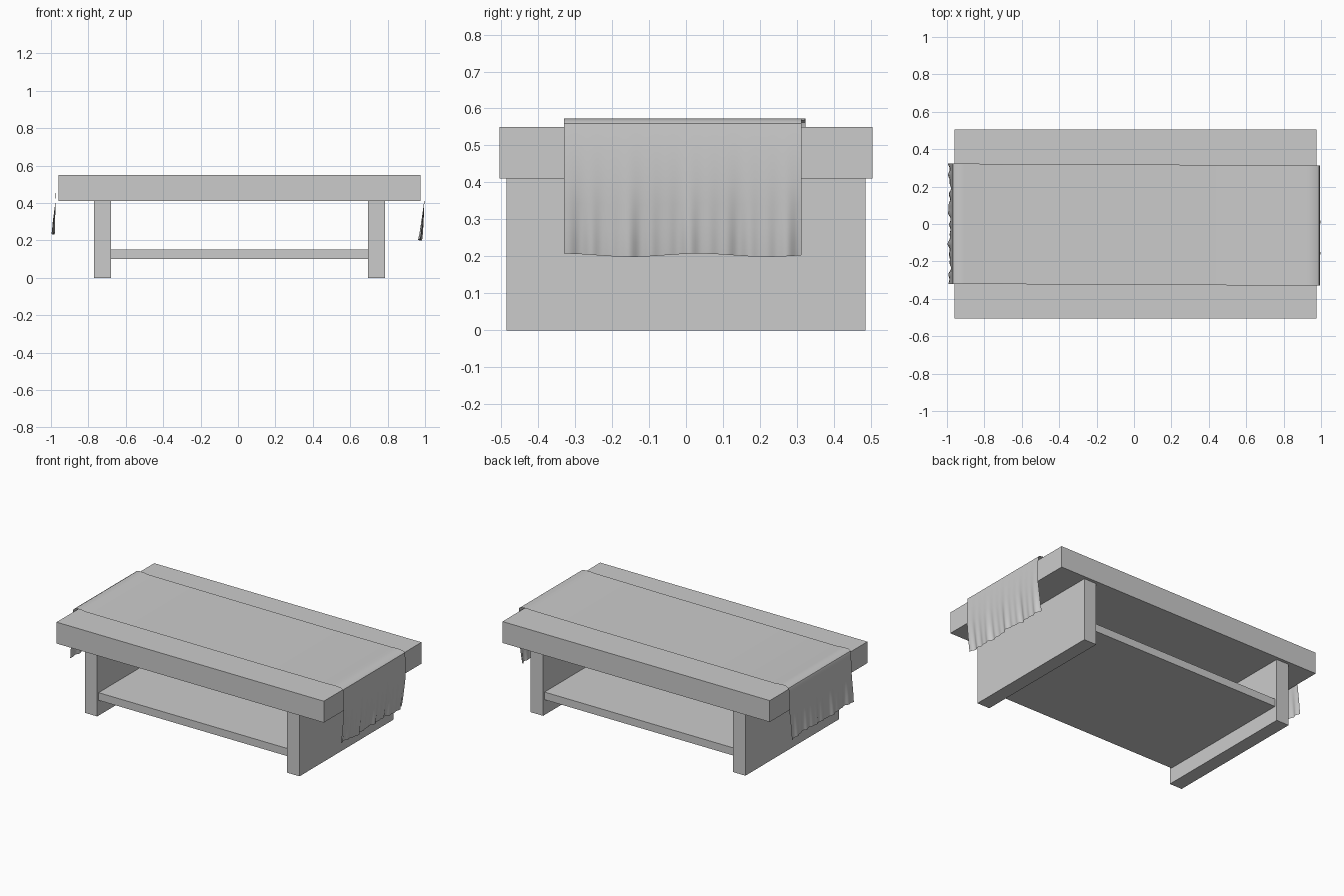
import bpy, bmesh, math

if "Cube" in bpy.data.objects:
    bpy.data.objects.remove(bpy.data.objects["Cube"])


def box(name, x0, x1, y0, y1, z0, z1):
    bm = bmesh.new()
    bmesh.ops.create_cube(bm, size=1)
    for v in bm.verts:
        v.co.x = x1 if v.co.x > 0 else x0
        v.co.y = y1 if v.co.y > 0 else y0
        v.co.z = z1 if v.co.z > 0 else z0
    return make_object(name, bm)


def make_object(name, bm):
    mesh = bpy.data.meshes.new(name)
    bm.to_mesh(mesh)
    bm.free()
    ob = bpy.data.objects.new(name, mesh)
    bpy.context.collection.objects.link(ob)
    return ob


# Table body: thick top, two slab legs and a low shelf between them
box("table_top", -0.96, 0.975, -0.505, 0.505, 0.41, 0.55)
box("left_leg", -0.77, -0.68, -0.485, 0.485, 0, 0.41)
box("right_leg", 0.695, 0.785, -0.485, 0.485, 0, 0.41)
box("shelf", -0.68, 0.695, -0.47, 0.47, 0.10, 0.15)

# Cloth runner: a lengthwise profile swept across y, hanging past both ends
profile = [(-0.987, 0.235), (-0.986, 0.26), (-0.984, 0.30), (-0.98, 0.35),
           (-0.976, 0.40), (-0.973, 0.48), (-0.971, 0.55), (-0.967, 0.562),
           (-0.95, 0.573), (-0.91, 0.573), (-0.88, 0.568), (-0.4, 0.568),
           (0.4, 0.568), (0.9, 0.57), (0.93, 0.573), (0.98, 0.568),
           (0.99, 0.56), (0.994, 0.50), (0.995, 0.40), (0.99, 0.34),
           (0.984, 0.28), (0.98, 0.24), (0.974, 0.203)]
COLS = 96


def folds(y, side):
    # fine creases, strongest toward one edge of each drop
    phase = 0.7 if side > 0 else 2.1
    fine = math.sin(95 * y + phase) * math.sin(23 * y + 2 * phase)
    broad = math.sin(31 * y + phase)
    return 0.6 * fine + 0.4 * broad


bm = bmesh.new()
rows = []
for px, pz in profile:
    row = []
    drop = max(0.0, (0.42 - pz) / 0.2)
    for j in range(COLS + 1):
        t = j / COLS
        y = -0.325 - 0.005 * px + t * 0.643
        x = px + 0.011 * drop * folds(y, px)
        z = pz + 0.004 * drop * math.sin(17 * y + px)
        row.append(bm.verts.new((x, y, z)))
    rows.append(row)
for a, b in zip(rows, rows[1:]):
    for j in range(COLS):
        bm.faces.new((a[j], b[j], b[j + 1], a[j + 1]))
runner = make_object("cloth_runner", bm)
bpy.context.view_layer.objects.active = runner
runner.select_set(True)
bpy.ops.object.shade_smooth_by_angle(angle=math.radians(35))
